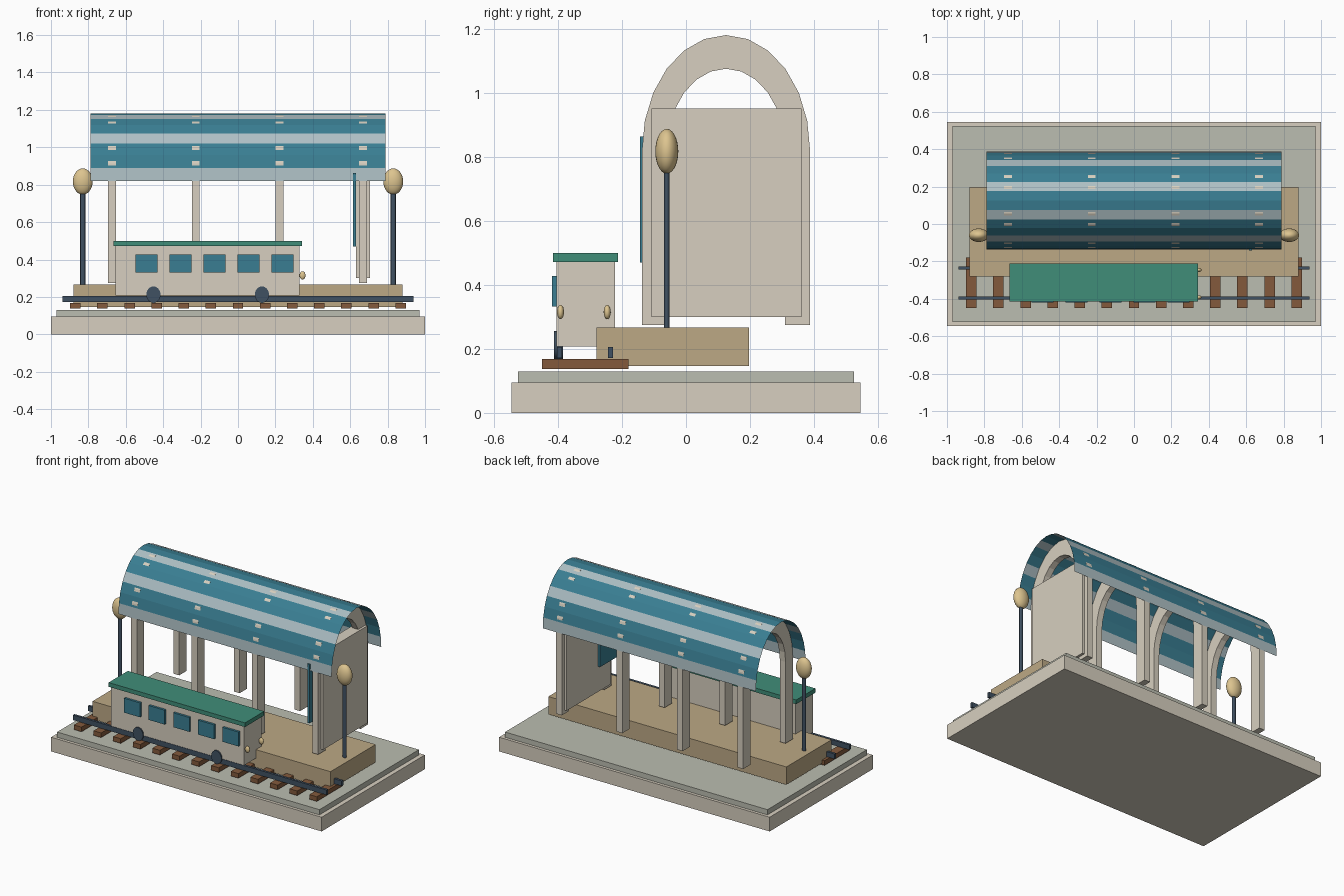
import bpy, bmesh
from math import sin, cos, pi, radians

if "Cube" in bpy.data.objects:
    bpy.data.objects.remove(bpy.data.objects["Cube"])


def mat(name, r, g, b):
    m = bpy.data.materials.new(name)
    m.diffuse_color = [(c / 255) ** 2.2 for c in (r, g, b)] + [1]
    m.use_nodes = True
    m.node_tree.nodes["Principled BSDF"].inputs["Base Color"].default_value = m.diffuse_color
    return m


CREAM = mat("cream", 214, 206, 190)
STONE = mat("stone", 186, 188, 175)
TAN = mat("tan", 187, 167, 132)
WOOD = mat("wood", 130, 90, 62)
METAL = mat("metal", 66, 82, 98)
GLASS = mat("teal_glass", 60, 125, 145)
PALE = mat("pale_glass", 172, 190, 195)
GREEN = mat("green", 66, 140, 120)
GLOW = mat("lamp_glow", 220, 195, 142)


def finish(name, bm, *mats):
    me = bpy.data.meshes.new(name)
    bm.to_mesh(me)
    bm.free()
    for m in mats:
        me.materials.append(m)
    ob = bpy.data.objects.new(name, me)
    bpy.context.collection.objects.link(ob)
    return ob


def box(name, x, y, z, m):
    """Box from (min, max) ranges on each axis."""
    bm = bmesh.new()
    bmesh.ops.create_cube(bm, size=1)
    for v in bm.verts:
        v.co = [lo + (c + 0.5) * (hi - lo) for c, (lo, hi) in zip(v.co, (x, y, z))]
    return finish(name, bm, m)


def round_part(name, kind, loc, size, m, rot=(0, 0, 0)):
    """Sphere or cylinder scaled to half-sizes in its own frame."""
    if kind == "sphere":
        bpy.ops.mesh.primitive_uv_sphere_add(segments=24, ring_count=14, radius=1, location=loc)
    else:
        bpy.ops.mesh.primitive_cylinder_add(vertices=24, radius=1, depth=2, location=loc, rotation=rot)
    ob = bpy.context.object
    ob.name = name
    ob.scale = size
    ob.data.materials.append(m)
    bpy.ops.object.shade_smooth_by_angle(angle=radians(40))
    return ob


# arch centre line and radii shared by the ribs and the canopy
CY, CZ, RY, RZ, IY, IZ = 0.125, 0.82, 0.2625, 0.36, 0.185, 0.255


def arc(x, n, ry, rz):
    return [(x, CY + ry * cos(pi * i / n), CZ + rz * sin(pi * i / n)) for i in range(n + 1)]


# base and platform
box("base", (-1, 1), (-0.545, 0.545), (0, 0.095), CREAM)
box("base_top", (-0.97, 0.97), (-0.525, 0.525), (0.095, 0.13), STONE)
box("platform", (-0.88, 0.88), (-0.28, 0.197), (0.147, 0.266), TAN)

# track
for i in range(13):
    x = -0.87 + 0.145 * i
    box("sleeper", (x - 0.028, x + 0.028), (-0.45, -0.18), (0.137, 0.168), WOOD)
for y in (-0.395, -0.236):
    box("rail", (-0.938, 0.938), (y - 0.008, y + 0.008), (0.172, 0.206), METAL)

# canopy ribs: two legs and a half-ring arch
for x in (-0.673, -0.226, 0.221, 0.668):
    a, b = x - 0.021, x + 0.021
    box("rib_leg_front", (a, b), (CY - RY, CY - IY), (0.275, CZ), CREAM)
    box("rib_leg_back", (a, b), (CY + IY, CY + RY), (0.275, CZ), CREAM)
    bm = bmesh.new()
    rings = [[bm.verts.new(p) for p in arc(px, 12, ry, rz)]
             for px, ry, rz in ((a, RY, RZ), (b, RY, RZ), (b, IY, IZ), (a, IY, IZ))]
    for k in range(4):
        r, s = rings[k], rings[(k + 1) % 4]
        for i in range(12):
            bm.faces.new((r[i], s[i], s[i + 1], r[i + 1]))
    for i in (0, 12):
        bm.faces.new([r[i] for r in rings])
    bmesh.ops.recalc_face_normals(bm, faces=bm.faces)
    finish("rib_arch", bm, CREAM)

# striped canopy sheet
bm = bmesh.new()
left, right = ([bm.verts.new(p) for p in arc(x, 16, RY, RZ)] for x in (-0.788, 0.788))
for i in range(16):
    f = bm.faces.new((left[i], left[i + 1], right[i + 1], right[i]))
    f.material_index = 0 if i % 3 == 0 else 1
    f.normal_update()
    if f.normal.z < 0:
        f.normal_flip()
finish("canopy", bm, PALE, GLASS)

# end wall with a glass panel on its inner face
box("end_wall", (0.63, 0.705), (-0.108, 0.36), (0.3, 0.95), CREAM)
box("wall_panel", (0.614, 0.63), (-0.143, 0.03), (0.47, 0.863), GLASS)

# lamps
for x in (-0.83, 0.83):
    round_part("lamp_post", "cylinder", (x, -0.06, 0.515), (0.0135, 0.009, 0.25), METAL)
    round_part("lamp_globe", "sphere", (x, -0.06, 0.817), (0.053, 0.036, 0.07), GLOW)

# rail car
box("car_body", (-0.655, 0.328), (-0.404, -0.222), (0.208, 0.473), CREAM)
box("car_roof", (-0.666, 0.342), (-0.415, -0.212), (0.472, 0.5), GREEN)
for i in range(5):
    x = -0.49 + 0.182 * i
    box("car_window", (x - 0.059, x + 0.059), (-0.419, -0.4), (0.332, 0.428), GLASS)
for x in (-0.452, 0.128):
    round_part("wheel", "cylinder", (x, -0.398, 0.212), (0.038, 0.044, 0.014), METAL, (pi / 2, 0, 0))
for y in (-0.392, -0.246):
    round_part("headlight", "sphere", (0.345, y, 0.315), (0.016, 0.011, 0.022), GLOW)
